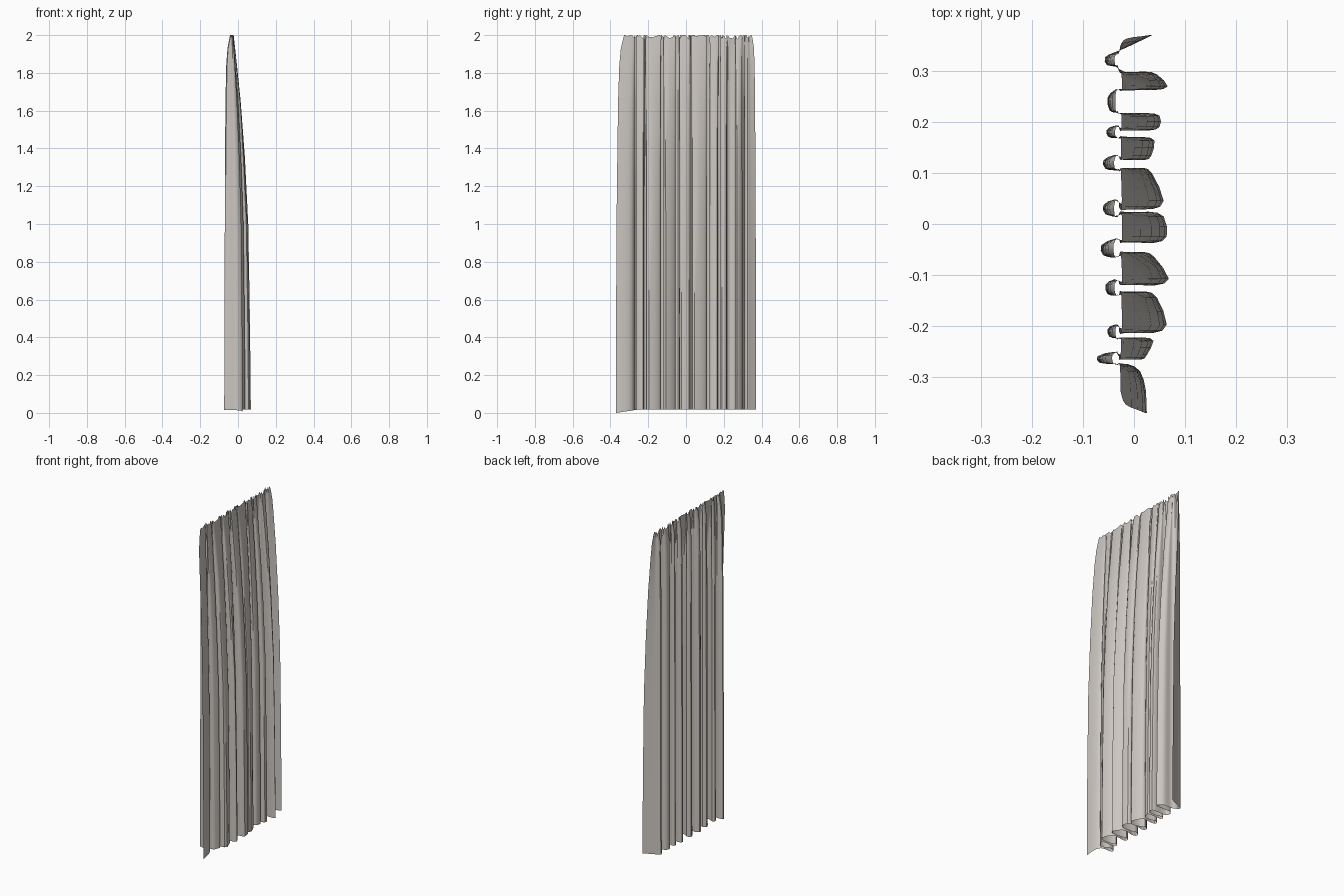
import bpy, bmesh, math, random
from mathutils import Vector

if "Cube" in bpy.data.objects:
    bpy.data.objects.remove(bpy.data.objects["Cube"])

random.seed(4)

# fabric colour
cloth = bpy.data.materials.new("warm grey cloth")
cloth.diffuse_color = (0.60, 0.565, 0.53, 1)
cloth.use_nodes = True
cloth.node_tree.nodes["Principled BSDF"].inputs["Base Color"].default_value = cloth.diffuse_color

# deep folds towards +x: start y, end y, tip x at start, tip x at end
FRONT = [(-0.265, -0.222, 0.025, 0.038), (-0.213, -0.132, 0.064, 0.045),
         (-0.120, -0.055, 0.068, 0.040), (-0.037, 0.024, 0.064, 0.058),
         (0.029, 0.110, 0.058, 0.036), (0.125, 0.170, 0.034, 0.040),
         (0.183, 0.217, 0.050, 0.050), (0.262, 0.298, 0.066, 0.045)]
# small folds towards -x: centre y, half width, tip x (one before each deep fold, one last)
BACK = [(-0.262, 0.012, -0.071), (-0.210, 0.013, -0.052), (-0.124, 0.016, -0.056),
        (-0.047, 0.018, -0.064), (0.032, 0.016, -0.060), (0.120, 0.015, -0.060),
        (0.180, 0.012, -0.054), (0.240, 0.022, -0.052), (0.322, 0.014, -0.057)]


def back_fold(c, h, x):
    return [(-0.036, c - h), (x + 0.004, c - 0.8 * h), (x, c + 0.3 * h), (-0.038, c + h)]


def front_fold(y0, y1, xa, xb):
    w = y1 - y0
    return [(-0.015, y0 + 0.05 * w), (xa * 0.6, y0), (xa, y0 + 0.2 * w),
            (xb, y1 - 0.15 * w), (xb * 0.5, y1), (-0.015, y1 - 0.05 * w)]


# plan outline of the hem, from one side edge to the other
path = [(0.025, -0.370), (0.023, -0.325), (0.012, -0.288), (-0.012, -0.274)]
for b, f in zip(BACK, FRONT):
    path += back_fold(*b) + front_fold(*f)
path += back_fold(*BACK[-1]) + [(-0.015, 0.345), (0.037, 0.370)]


def smooth_path(pts, n=2):
    p = [Vector(q) for q in pts]
    out = []
    for i in range(len(p) - 1):
        a, b, c, d = p[max(i - 1, 0)], p[i], p[i + 1], p[min(i + 2, len(p) - 1)]
        for k in range(n):
            t = k / n
            out.append(0.5 * (2 * b + (c - a) * t + (2 * a - 5 * b + 4 * c - d) * t * t
                              + (3 * b - a - 3 * c + d) * t ** 3))
    return out + [p[-1]]


hem = smooth_path(path)
# height, depth of +x folds, depth of -x folds, pull-in of the side edge
LEVELS = [(0.0, 1.0, 1.0, 0.0), (0.5, 0.95, 0.97, 0.0), (1.0, 0.86, 0.93, 0.05),
          (1.35, 0.68, 0.9, 0.15), (1.65, 0.45, 0.85, 0.25), (1.84, 0.25, 0.75, 0.4),
          (1.93, 0.15, 0.6, 0.6), (2.0, 0.07, 0.3, 1.0)]
MID = -0.03

bm = bmesh.new()
rows = []
drop = [0.022 * random.random() * (i % 3 > 0) for i in range(len(hem))]
shift = [random.uniform(-0.003, 0.003) for _ in hem]
for z, fp, fn, pull in LEVELS:
    row = []
    for i, p in enumerate(hem):
        x = MID + (p.x - MID) * (fp if p.x > MID else fn)
        y = p.y + shift[i] * pull
        if p.y < -0.3:
            y += 0.045 * pull * (-0.3 - p.y) / 0.07
        if p.y > 0.33:
            y -= 0.015 * pull * (p.y - 0.33) / 0.04
        zz = z
        if z == 0.0:      # hem hangs slightly higher away from the side edge
            zz = 0.018 * min(1, (p.y + 0.37) / 0.12)
        elif z == 2.0:    # wavy heading
            zz = z - drop[i]
        row.append(bm.verts.new((x, y, max(zz, 0))))
    rows.append(row)
for r0, r1 in zip(rows, rows[1:]):
    for i in range(len(r0) - 1):
        bm.faces.new((r0[i], r0[i + 1], r1[i + 1], r1[i]))

mesh = bpy.data.meshes.new("curtain")
bm.to_mesh(mesh)
bm.free()
mesh.materials.append(cloth)
curtain = bpy.data.objects.new("curtain", mesh)
bpy.context.collection.objects.link(curtain)
bpy.context.view_layer.objects.active = curtain
curtain.select_set(True)
bpy.ops.object.shade_smooth_by_angle(angle=math.radians(40))
